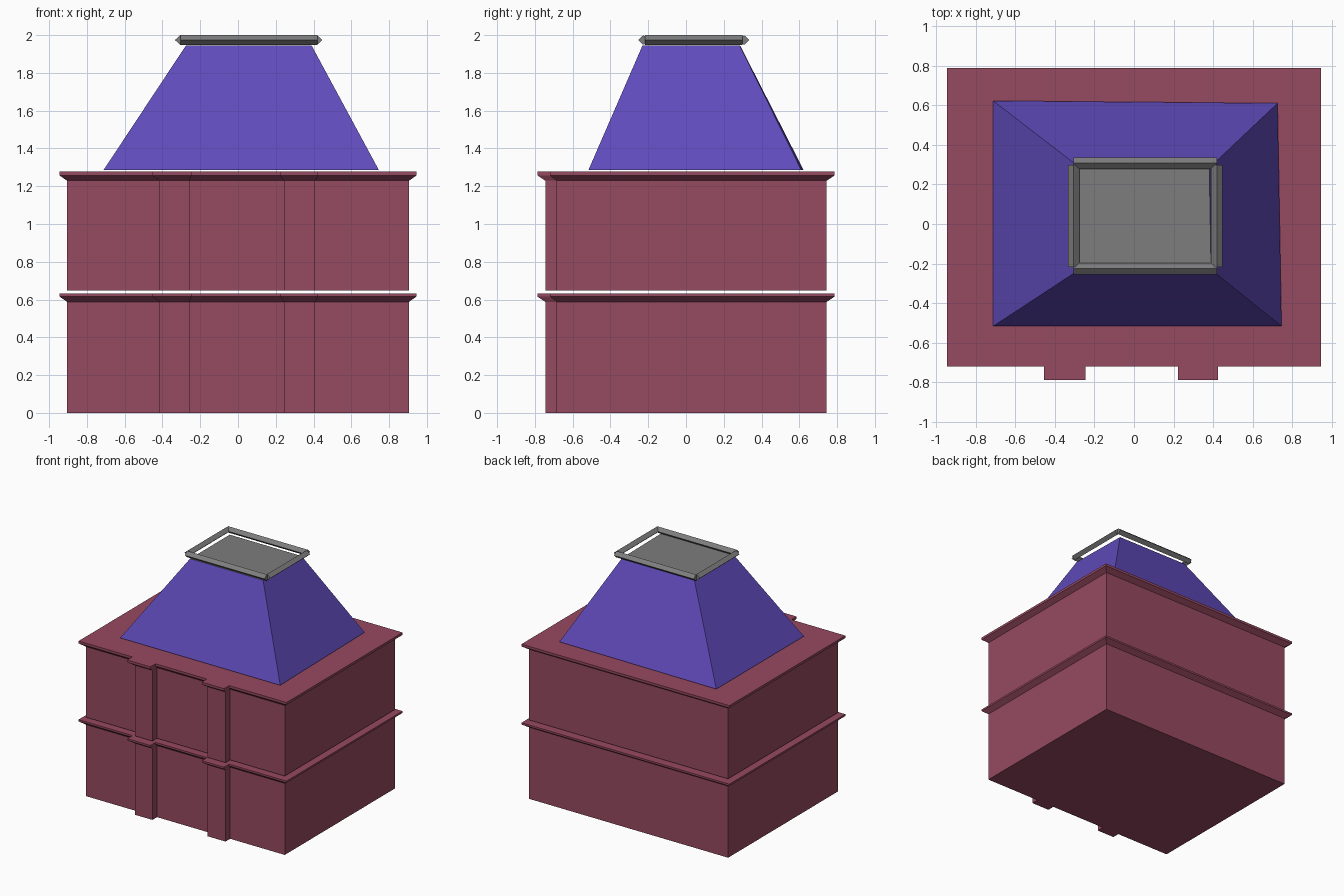
import bpy, bmesh, math

if "Cube" in bpy.data.objects:
    bpy.data.objects.remove(bpy.data.objects["Cube"])


def material(name, rgb):
    m = bpy.data.materials.new(name)
    m.diffuse_color = (*rgb, 1)
    m.use_nodes = True
    m.node_tree.nodes["Principled BSDF"].inputs["Base Color"].default_value = m.diffuse_color
    return m


RED = material("wall red", (0.305, 0.067, 0.119))
PURPLE = material("roof purple", (0.117, 0.070, 0.500))
GREY = material("trim grey", (0.205, 0.205, 0.205))


def loft(name, rings, mats, top_mat=0):
    """Join rings of points into a closed solid with capped ends."""
    bm = bmesh.new()
    loops = [[bm.verts.new(p) for p in ring] for ring in rings]
    n = len(loops[0])
    for a, b in zip(loops, loops[1:]):
        for i in range(n):
            j = (i + 1) % n
            bm.faces.new((a[i], a[j], b[j], b[i]))
    bm.faces.new(loops[0][::-1])
    bm.faces.new(loops[-1]).material_index = top_mat
    bmesh.ops.recalc_face_normals(bm, faces=bm.faces[:])
    me = bpy.data.meshes.new(name)
    bm.to_mesh(me)
    bm.free()
    for m in mats:
        me.materials.append(m)
    ob = bpy.data.objects.new(name, me)
    bpy.context.collection.objects.link(ob)
    return ob


def plan(x, back, front, pilaster_front, pilasters):
    """Floor outline: rectangle with two pilasters on the front."""
    pts = [(-x, front)]
    for a, b in pilasters:
        pts += [(a, front), (a, pilaster_front), (b, pilaster_front), (b, front)]
    return pts + [(x, front), (x, back), (-x, back)]


# storeys with flared cornices
wall = plan(0.905, 0.745, -0.685, -0.745, [(-0.415, -0.257), (0.245, 0.408)])
cornice = plan(0.945, 0.787, -0.72, -0.787, [(-0.455, -0.246), (0.222, 0.424)])
for name, heights in (("lower_storey", (0, 0.588, 0.616, 0.631)),
                      ("upper_storey", (0.648, 1.229, 1.257, 1.277))):
    outlines = (wall, wall, cornice, cornice)
    loft(name, [[(x, y, z) for x, y in o] for o, z in zip(outlines, heights)], [RED])

# slightly skewed roof with a flat grey top
base = [(-0.711, -0.516), (0.745, -0.516), (0.725, 0.61), (-0.711, 0.622)]
top = [(-0.275, -0.23), (0.389, -0.23), (0.38, 0.284), (-0.275, 0.286)]
loft("mansard_roof", [[(x, y, 1.287) for x, y in base],
                      [(x, y, 1.946) for x, y in top]], [PURPLE, GREY], 1)


# diamond-section rails around the roof top
def rail(name, start, end, across_x):
    rings = []
    for px, py in (start, end):
        ring = []
        for k in range(4):
            h, v = 0.029 * math.cos(k * math.pi / 2), 0.026 * math.sin(k * math.pi / 2)
            ring.append((px + h * across_x, py + h * (1 - across_x), 1.974 + v))
        rings.append(ring)
    loft(name, rings, [GREY])


for name, y in (("front_rail", -0.225), ("back_rail", 0.307)):
    rail(name, (-0.305, y), (0.42, y), 0)
for name, x in (("left_rail", -0.305), ("right_rail", 0.418)):
    rail(name, (x, -0.218), (x, 0.298), 1)
